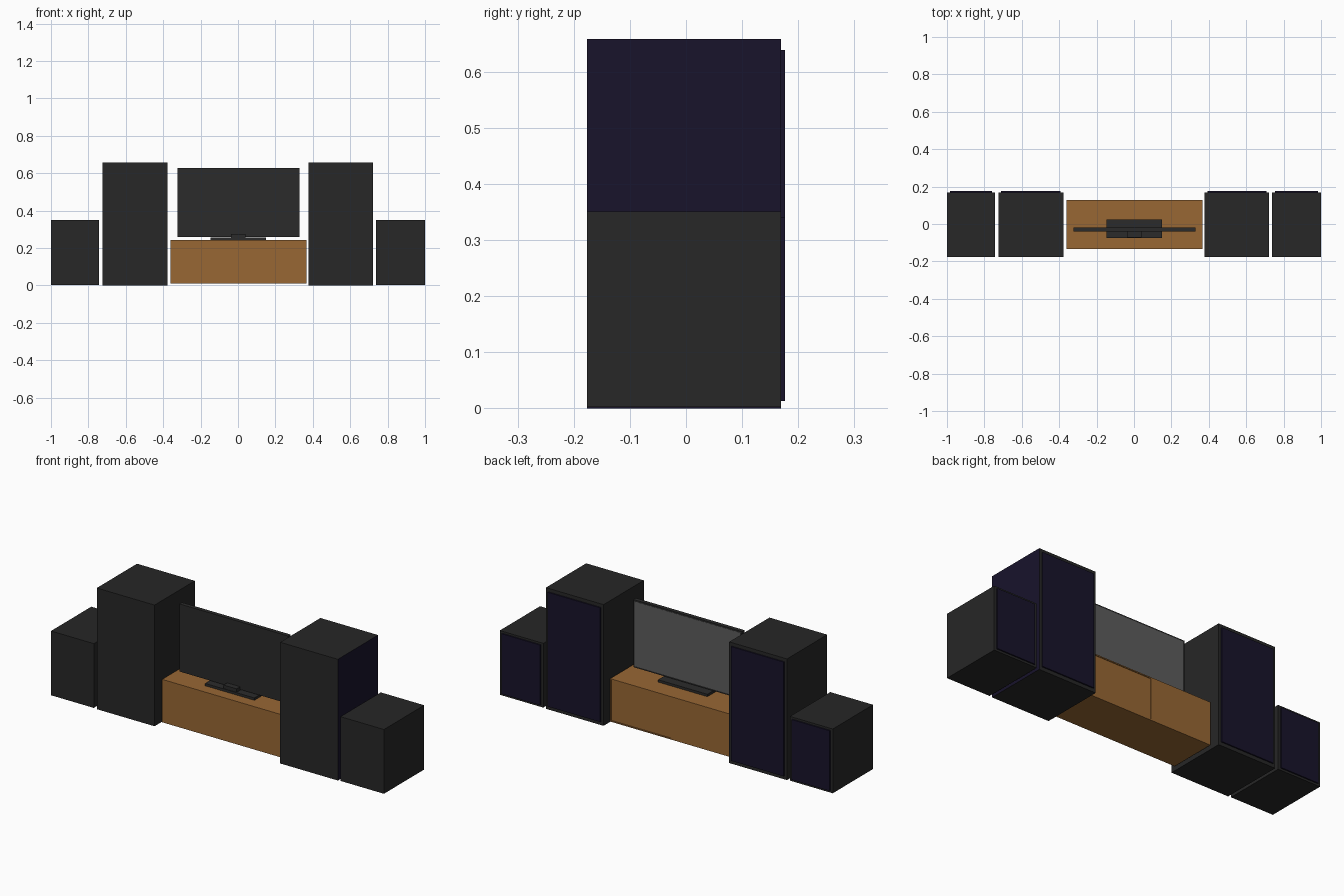
import bpy
import bmesh

if "Cube" in bpy.data.objects:
    bpy.data.objects.remove(bpy.data.objects["Cube"])


def material(name, rgb):
    m = bpy.data.materials.new(name)
    m.diffuse_color = (*rgb, 1)
    m.use_nodes = True
    m.node_tree.nodes["Principled BSDF"].inputs["Base Color"].default_value = m.diffuse_color
    return m


black = material("black_casing", (0.02, 0.02, 0.02))
cloth = material("navy_cloth", (0.009, 0.0065, 0.024))
wood = material("wood", (0.314, 0.136, 0.034))
glass = material("grey_screen", (0.11, 0.11, 0.11))
plastic = material("tv_plastic", (0.024, 0.024, 0.024))


def box(name, x, y, z, mat, side_mat=None):
    """Axis-aligned box from (min, max) pairs; side_mat colours the +x face."""
    bm = bmesh.new()
    bmesh.ops.create_cube(bm, size=1)
    for v in bm.verts:
        v.co = [r[0] if c < 0 else r[1] for c, r in zip(v.co, (x, y, z))]
    me = bpy.data.meshes.new(name)
    me.materials.append(mat)
    if side_mat:
        me.materials.append(side_mat)
        bm.normal_update()
        for f in bm.faces:
            f.material_index = int(f.normal.x > 0.9)
    bm.to_mesh(me)
    bm.free()
    ob = bpy.data.objects.new(name, me)
    bpy.context.collection.objects.link(ob)
    return ob


# Speakers: solid casing with a raised cloth grille on the +y side
def speaker(name, x0, x1, z0, z1, inset_z, side_mat=None):
    box(name + "_cabinet", (x0, x1), (-0.176, 0.169), (z0, z1), black, side_mat)
    box(name + "_grille", (x0 + 0.015, x1 - 0.015), (0.167, 0.176),
        (z0 + inset_z, z1 - inset_z), cloth)


speaker("left_small_speaker", -1.0, -0.743, 0.002, 0.351, 0.011)
speaker("left_tall_speaker", -0.725, -0.378, 0.0, 0.658, 0.019)
speaker("right_tall_speaker", 0.377, 0.723, 0.0, 0.658, 0.019, cloth)
speaker("right_small_speaker", 0.739, 1.0, 0.002, 0.351, 0.011)

# Low cabinet: panels around two overlapping sliding doors
X0, X1, Y0, Y1, Z0, Z1, T = -0.362, 0.367, -0.134, 0.127, 0.01, 0.243, 0.006
box("cabinet_top", (X0, X1), (Y0, Y1), (Z1 - T, Z1), wood)
box("cabinet_bottom", (X0, X1), (Y0, Y1), (Z0, Z0 + T), wood)
box("cabinet_left_side", (X0, X0 + T), (Y0, Y1), (Z0 + T, Z1 - T), wood)
box("cabinet_right_side", (X1 - T, X1), (Y0, Y1), (Z0 + T, Z1 - T), wood)
box("cabinet_back", (X0 + T, X1 - T), (Y0, Y0 + T), (Z0 + T, Z1 - T), wood)
mid = (X0 + X1) / 2
for name, a, b, recess in (("outer_door", X0 + T, mid, 0.0),
                           ("inner_door", mid, X1 - T, 0.004)):
    box(name, (a, b), (Y1 - 0.015, Y1 - recess), (Z0 + T, Z1 - T), wood)

# Television on its stand, screen facing +y
box("tv_body", (-0.324, 0.329), (-0.040, -0.0185), (0.26, 0.627), plastic)
box("tv_screen", (-0.316, 0.321), (-0.020, -0.0175), (0.268, 0.619), glass)
box("stand_base", (-0.146, 0.15), (-0.074, 0.025), (0.243, 0.256), plastic)
box("stand_neck", (-0.037, 0.041), (-0.071, -0.025), (0.254, 0.275), plastic)
